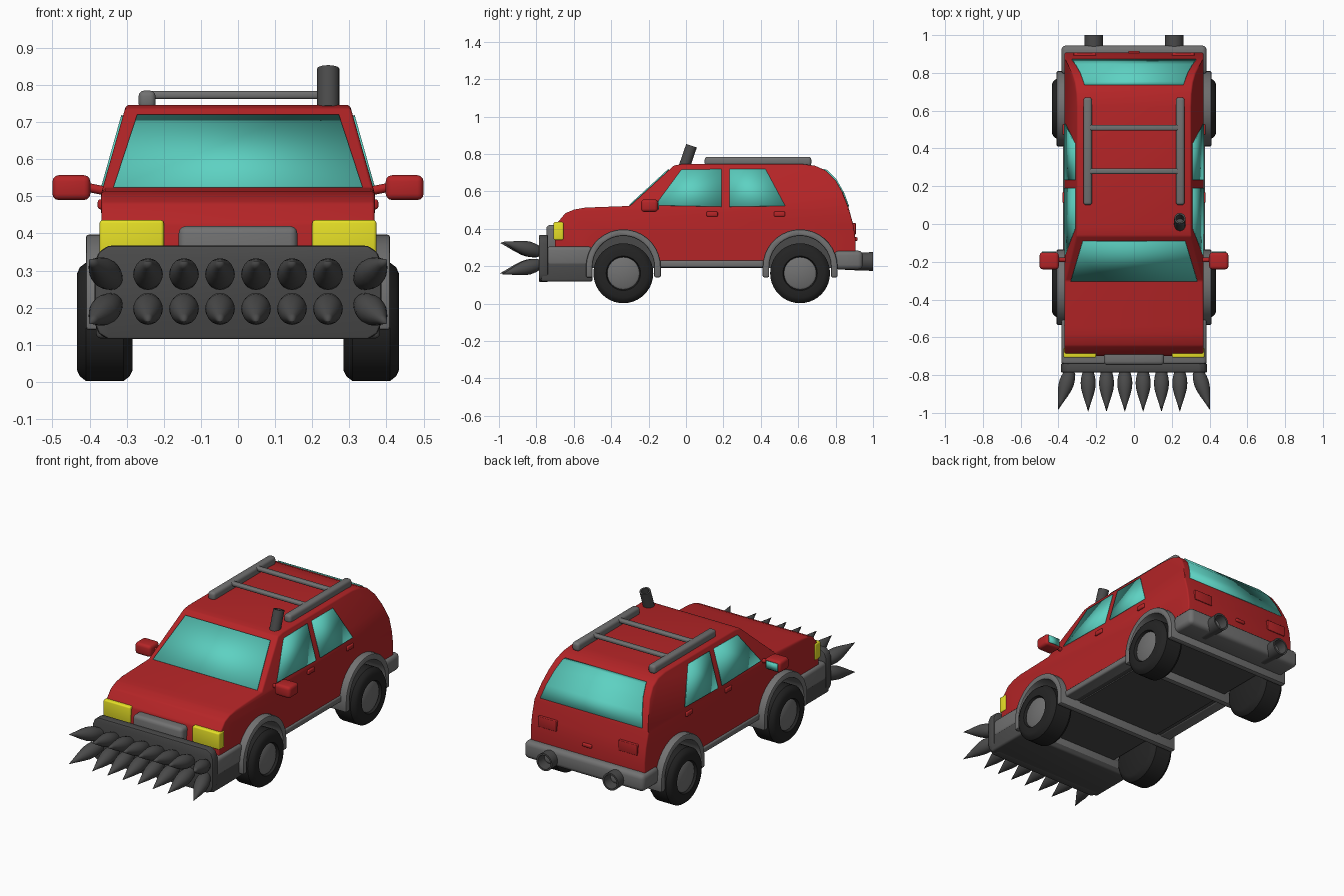
import bpy, bmesh, math
from mathutils import Vector, Matrix

if "Cube" in bpy.data.objects:
    bpy.data.objects.remove(bpy.data.objects["Cube"])


def material(name, r, g, b):
    m = bpy.data.materials.new(name)
    m.diffuse_color = (r, g, b, 1)
    m.use_nodes = True
    m.node_tree.nodes["Principled BSDF"].inputs["Base Color"].default_value = m.diffuse_color
    return m


RED = material("red paint", 0.46, 0.018, 0.02)
TEAL = material("teal glass", 0.11, 0.64, 0.54)
YELLOW = material("yellow lamp", 0.80, 0.75, 0.02)
GRAY = material("gray trim", 0.165, 0.165, 0.165)
DARK = material("dark metal", 0.068, 0.068, 0.068)
BLACK = material("black rubber", 0.017, 0.017, 0.017)


def finish(name, bm, *mats):
    bmesh.ops.recalc_face_normals(bm, faces=bm.faces)
    me = bpy.data.meshes.new(name)
    bm.to_mesh(me)
    bm.free()
    for m in mats:
        me.materials.append(m)
    me.shade_smooth()
    me.set_sharp_from_angle(angle=math.radians(32))
    ob = bpy.data.objects.new(name, me)
    bpy.context.collection.objects.link(ob)
    return ob


def bevel(bm, width, rule=lambda mid: True, segments=3):
    bm.normal_update()
    edges = [e for e in bm.edges if len(e.link_faces) == 2 and e.calc_face_angle() > 0.45
             and rule((e.verts[0].co + e.verts[1].co) / 2)]
    bmesh.ops.bevel(bm, geom=edges, offset=width, segments=segments, affect='EDGES',
                    profile=0.5, clamp_overlap=True)


def box(name, x, y, z, mat, round_=0.01):
    bm = bmesh.new()
    bmesh.ops.create_cube(bm, size=1)
    for v in bm.verts:
        v.co = [lo + (c + 0.5) * (hi - lo) for c, (lo, hi) in zip(v.co, (x, y, z))]
    if round_:
        bevel(bm, round_)
    return finish(name, bm, mat)


def prism(points, axis, lo, hi):
    """Extrude a 2D outline along axis 0 (x) or 1 (y)."""
    bm = bmesh.new()
    vs = [bm.verts.new((lo, a, b) if axis == 0 else (a, lo, b)) for a, b in points]
    f = bm.faces.new(vs)
    ext = bmesh.ops.extrude_face_region(bm, geom=[f])
    move = Vector((hi - lo, 0, 0) if axis == 0 else (0, hi - lo, 0))
    bmesh.ops.translate(bm, vec=move, verts=[v for v in ext["geom"] if isinstance(v, bmesh.types.BMVert)])
    bmesh.ops.recalc_face_normals(bm, faces=bm.faces)
    return bm


def lathe(name, profile, start, end, mat, steps=32):
    """Spin (distance, radius) pairs about the line from start towards end."""
    start, end = Vector(start), Vector(end)
    bm = bmesh.new()
    vs = [bm.verts.new((r, 0, d)) for d, r in profile]
    edges = [bm.edges.new(p) for p in zip(vs, vs[1:])]
    bmesh.ops.spin(bm, geom=vs + edges, cent=(0, 0, 0), axis=(0, 0, 1),
                   angle=math.tau, steps=steps)
    bmesh.ops.remove_doubles(bm, verts=bm.verts, dist=1e-5)
    rot = (end - start).to_track_quat('Z', 'Y').to_matrix().to_4x4()
    bm.transform(Matrix.Translation(start) @ rot)
    return finish(name, bm, mat)


def plate(name, rows, mat, thick=0.008):
    """Thin strip of quads between rows of two points."""
    bm = bmesh.new()
    vs = [[bm.verts.new(p) for p in row] for row in rows]
    for a, b in zip(vs, vs[1:]):
        bm.faces.new((a[0], a[1], b[1], b[0]))
    ob = finish(name, bm, mat)
    mod = ob.modifiers.new("thickness", 'SOLIDIFY')
    mod.thickness, mod.offset = thick, 0
    return ob


def half_width(z):
    return 0.368 - max(0, z - 0.51) / 0.235 * 0.066


WHEELS = {"front": -0.335, "rear": 0.61}


def arc(yc, r, n=18):
    return [(yc + r * math.cos(math.pi * i / n), 0.197 + r * math.sin(math.pi * i / n))
            for i in range(n + 1)]


# Body shell: side outline with wheel notches, narrowed towards the roof
outline = [(-0.70, 0.20), (-0.70, 0.36), (-0.69, 0.43), (-0.645, 0.483), (-0.60, 0.502),
           (-0.54, 0.513), (-0.30, 0.522), (-0.065, 0.738), (-0.02, 0.746), (0.62, 0.746),
           (0.69, 0.737), (0.75, 0.71), (0.80, 0.66), (0.84, 0.59), (0.87, 0.51),
           (0.895, 0.42), (0.907, 0.34), (0.907, 0.20)]
outline += arc(0.61, 0.18) + arc(-0.335, 0.18)
bm = prism(outline, 0, -1, 1)
bmesh.ops.bisect_plane(bm, geom=bm.verts[:] + bm.edges[:] + bm.faces[:],
                       plane_co=(0, 0, 0.505), plane_no=(0, 0, 1))
for v in bm.verts:
    v.co.x *= half_width(v.co.z)
bevel(bm, 0.018, lambda m: m.z > 0.42 or m.y > 0.85 or m.y < -0.68)
bm.normal_update()
for f in bm.faces:
    if f.normal.z < -0.9 and f.calc_center_median().z < 0.22:
        f.material_index = 1
finish("body", bm, RED, DARK)
box("underbody", (-0.275, 0.275), (-0.69, 0.89), (0.19, 0.40), DARK, 0)

# Windscreen and rear window
plate("windscreen", [[(s * w, y, z) for s in (-1, 1)] for w, y, z in
                     ((0.335, -0.302, 0.524), (0.272, -0.092, 0.717))], TEAL)
plate("rear_window", [[(s * w, y, z) for s in (-1, 1)] for w, y, z in
                      ((0.262, 0.736, 0.717), (0.267, 0.752, 0.711), (0.285, 0.802, 0.661),
                       (0.308, 0.842, 0.591), (0.328, 0.869, 0.518))], TEAL)

for side, s in (("right", 1), ("left", -1)):
    # Side windows and door handles
    for label, quad in (("front", ((-0.165, 0.525), (0.19, 0.518), (-0.025, 0.715), (0.19, 0.718))),
                        ("rear", ((0.232, 0.518), (0.53, 0.522), (0.232, 0.718), (0.425, 0.718)))):
        p = [(s * (half_width(z) + 0.001), y, z) for y, z in quad]
        plate(f"{side}_{label}_window", [p[:2], p[2:]], TEAL)
    for label, y in (("front", 0.14), ("rear", 0.50)):
        box(f"{side}_{label}_door_handle", sorted((s * 0.36, s * 0.378)), (y - 0.03, y + 0.03),
            (0.465, 0.492), RED, 0.007)

    # Wheels
    for label, y in WHEELS.items():
        lathe(f"{side}_{label}_tyre", [(0, 0), (0, 0.13), (0.008, 0.147), (0.025, 0.16), (0.125, 0.16),
              (0.142, 0.147), (0.15, 0.13), (0.15, 0.092), (0.135, 0.086), (0.135, 0)],
              (s * 0.284, y, 0.162), (s, y, 0.162), BLACK, 40)
        lathe(f"{side}_{label}_hub", [(0, 0), (0, 0.088), (0.016, 0.086), (0.022, 0.076), (0.022, 0)],
              (s * 0.405, y, 0.162), (s, y, 0.162), GRAY)

    # Mirror with stalk and glass
    box(f"{side}_mirror", sorted((s * 0.398, s * 0.5)), (-0.24, -0.15), (0.49, 0.557), RED, 0.017)
    lathe(f"{side}_mirror_stalk", [(0, 0), (0, 0.012), (0.075, 0.012), (0.075, 0)],
          (s * 0.345, -0.19, 0.512), (s * 0.42, -0.19, 0.527), RED, 12)
    plate(f"{side}_mirror_glass", [[(s * x, -0.149, z) for x in (0.412, 0.486)] for z in (0.502, 0.545)], TEAL)

    # Lamps, sill, roof rail, exhaust
    box(f"{side}_headlight", sorted((s * 0.2, s * 0.373)), (-0.708, -0.655), (0.34, 0.436), YELLOW, 0.008)
    box(f"{side}_tail_light", sorted((s * 0.20, s * 0.32)), (0.87, 0.908), (0.37, 0.43), RED, 0.004)
    box(f"{side}_sill", sorted((s * 0.30, s * 0.376)), (-0.16, 0.43), (0.193, 0.23), GRAY)
    box(f"{side}_roof_rail", sorted((s * 0.222, s * 0.268)), (0.10, 0.67), (0.735, 0.785), GRAY, 0.015)
    lathe(f"{side}_exhaust", [(0, 0), (0, 0.045), (0.145, 0.05), (0.15, 0.05), (0.15, 0.04), (0.08, 0.036), (0.08, 0)],
          (s * 0.213, 0.85, 0.225), (s * 0.213, 1, 0.225), DARK)

# Wheel arches run across the full width
for label, y in WHEELS.items():
    ring = [(y + 0.2, 0.14)] + arc(y, 0.2) + [(y - 0.2, 0.14), (y - 0.165, 0.14)]
    ring += arc(y, 0.165)[::-1] + [(y + 0.165, 0.14)]
    bm = prism(ring, 0, -0.41, 0.41)
    bevel(bm, 0.008, segments=2)
    finish(f"{label}_wheel_arch", bm, GRAY)

# Roof rack crossbars and roof stack
for i, y in enumerate((0.28, 0.51)):
    box(f"rack_crossbar_{i + 1}", (-0.24, 0.24), (y - 0.015, y + 0.015), (0.762, 0.784), GRAY, 0.008)
lathe("roof_stack", [(0, 0), (0, 0.03), (0.115, 0.03), (0.115, 0.021), (0.05, 0.021), (0.05, 0)],
      (0.243, -0.008, 0.735), (0.243, 0.03, 0.845), DARK, 24)

# Bumpers, grille and tailgate handle
box("front_bumper", (-0.385, 0.385), (-0.747, -0.50), (0.20, 0.305), GRAY, 0.02)
box("grille", (-0.16, 0.16), (-0.747, -0.66), (0.28, 0.42), GRAY, 0.02)
box("rear_bumper", (-0.385, 0.385), (0.79, 0.945), (0.183, 0.283), GRAY, 0.025)
box("tailgate_handle", (-0.03, 0.03), (0.89, 0.917), (0.335, 0.355), RED, 0.006)

# Ram plate with its lower tray
half = [(0.35, 0.115), (0.375, 0.13), (0.387, 0.16), (0.387, 0.32), (0.375, 0.35), (0.35, 0.367)]
bm = prism(half + [(-x, z) for x, z in half[::-1]], 1, -0.787, -0.737)
bevel(bm, 0.008, segments=2)
finish("ram_plate", bm, DARK)
box("ram_tray", (-0.382, 0.382), (-0.775, -0.50), (0.117, 0.235), DARK, 0.012)

# Ram spikes: two rows, the end ones splayed outwards
spike = [(d * 0.215, r) for d, r in ((0, 0.03), (0.14, 0.037), (0.27, 0.04), (0.42, 0.037),
                                     (0.6, 0.027), (0.8, 0.013), (1, 0))]
for row, base_z, tip_z in (("upper", 0.277, 0.325), ("lower", 0.21, 0.162)):
    for i in range(8):
        x = (i - 3.5) * 0.097
        outer = i in (0, 7)
        tip_x = math.copysign(0.405, x) if outer else x
        z = tip_z + (0.008 if row == "upper" else -0.008) * outer
        lathe(f"{row}_spike_{i + 1}", spike, (x, -0.785, base_z), (tip_x, -0.995, z), DARK, 20)
